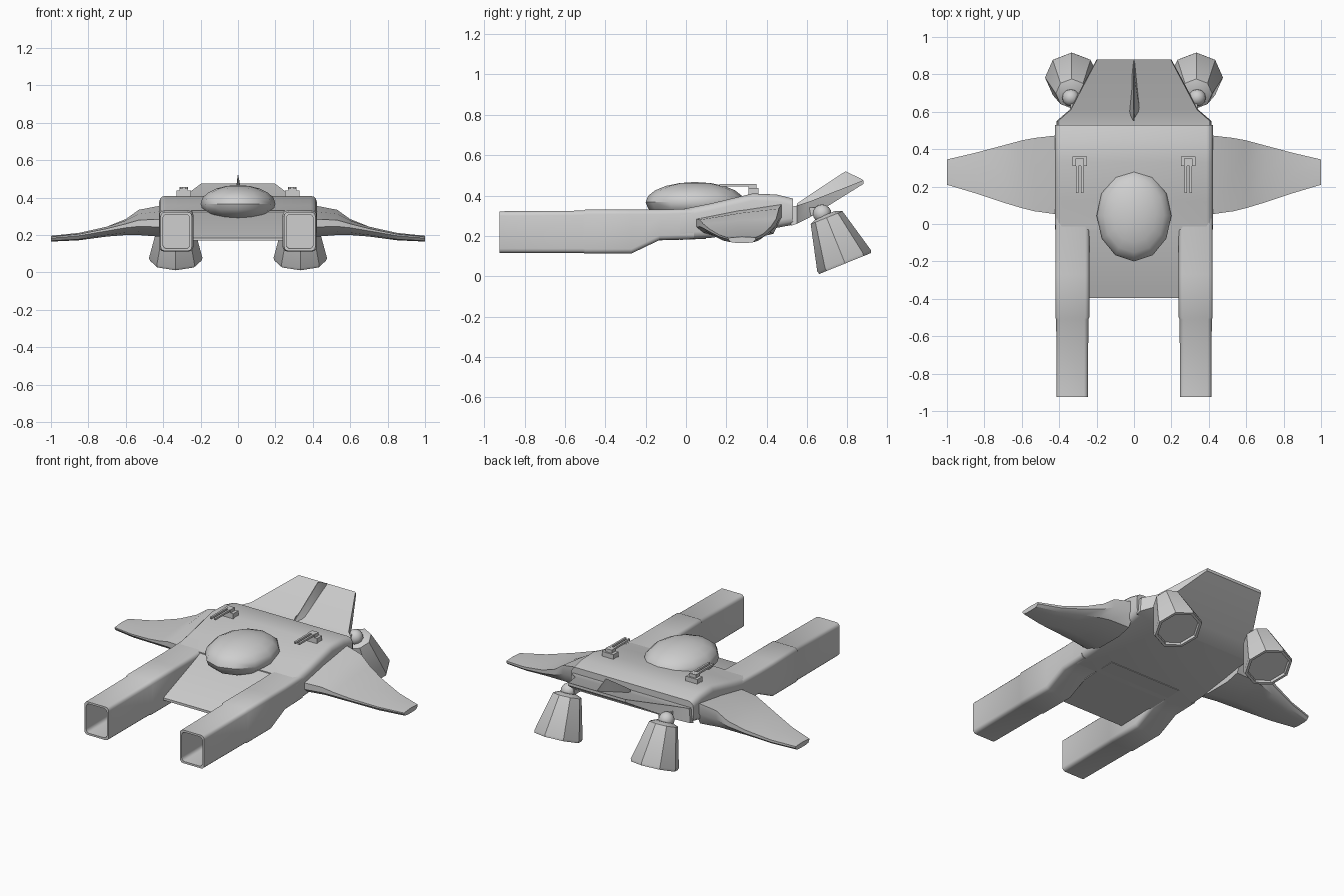
import bpy, bmesh, math
from mathutils import Vector, Matrix

cube = bpy.data.objects.get("Cube")
if cube:
    bpy.data.objects.remove(cube, do_unlink=True)

grey = bpy.data.materials.new("light_grey")
COLOR = (0.62, 0.62, 0.62, 1)
grey.diffuse_color = COLOR
grey.use_nodes = True
grey.node_tree.nodes["Principled BSDF"].inputs["Base Color"].default_value = COLOR
made = []


def finish(name, bm):
    bmesh.ops.recalc_face_normals(bm, faces=bm.faces)
    mesh = bpy.data.meshes.new(name)
    bm.to_mesh(mesh)
    bm.free()
    mesh.materials.append(grey)
    obj = bpy.data.objects.new(name, mesh)
    bpy.context.collection.objects.link(obj)
    made.append(obj)
    return obj


def loft(name, rings):
    """Skin a list of equal-sized point rings and cap both ends."""
    bm = bmesh.new()
    loops = [[bm.verts.new(p) for p in ring] for ring in rings]
    n = len(loops[0])
    for a, b in zip(loops, loops[1:]):
        for i in range(n):
            j = (i + 1) % n
            bm.faces.new((a[i], a[j], b[j], b[i]))
    bm.faces.new(loops[0])
    bm.faces.new(loops[-1])
    return finish(name, bm)


def rounded(y, x0, x1, z0, z1, r, steps=3):
    """Rounded rectangle standing across the y axis."""
    corners = [(x1 - r, z1 - r), (x0 + r, z1 - r), (x0 + r, z0 + r), (x1 - r, z0 + r)]
    ring = []
    for q, (cx, cz) in enumerate(corners):
        for k in range(steps + 1):
            a = math.pi / 2 * (q + k / steps)
            ring.append((cx + r * math.cos(a), y, cz + r * math.sin(a)))
    return ring


def box(name, centre, size):
    bm = bmesh.new()
    bmesh.ops.create_cube(bm, size=1, matrix=Matrix.Translation(centre) @ Matrix.Diagonal((*size, 1)))
    return finish(name, bm)


def ball(name, centre, radii, segments, rings):
    bm = bmesh.new()
    bmesh.ops.create_uvsphere(bm, u_segments=segments, v_segments=rings, radius=1,
                              matrix=Matrix.Translation(centre) @ Matrix.Diagonal((*radii, 1)))
    return finish(name, bm)


# Main hull with rounded shoulders
stations = [(-0.03, 0.18, 0.33), (0.12, 0.19, 0.36), (0.33, 0.22, 0.41),
            (0.45, 0.24, 0.405), (0.53, 0.255, 0.385)]
loft("hull", [rounded(y, -0.422, 0.422, lo, hi, 0.035) for y, lo, hi in stations])

# Sloping nose plate between the booms
nose = [(-0.395, 0.17), (-0.395, 0.185), (0.0, 0.335), (0.1, 0.34), (0.1, 0.185)]
loft("nose_plate", [[(x, y, z) for y, z in nose] for x in (-0.25, 0.25)])

# Upswept tapering tail
tail = [(0.52, 0.415, 0.25, 0.345), (0.55, 0.415, 0.26, 0.35),
        (0.61, 0.345, 0.29, 0.37), (0.88, 0.2, 0.458, 0.476)]
loft("tail", [[(-w, y, lo), (w, y, lo), (w * 0.98, y, hi), (-w * 0.98, y, hi)]
              for y, w, lo, hi in tail])

# Tail fin: thin wedge, widest near its front
fin = [(0.55, 0.004, 0.36), (0.6, 0.032, 0.395), (0.79, 0.012, 0.52), (0.875, 0.003, 0.48)]
loft("tail_fin", [[(-w, y, 0.335 + (y - 0.55) * 0.4), (w, y, 0.335 + (y - 0.55) * 0.4),
                   (0.002, y, z), (-0.002, y, z)] for y, w, z in fin])

# Canopy
ball("canopy", (0, 0.045, 0.367), (0.2, 0.245, 0.1), 12, 10)


def wing_ring(side, x, le, te, zl, zt, zb):
    c, h = te - le, zt - zb
    pts = [(le, zl), (le + 0.5 * c, (zl + zt) / 2 + 0.005), (te, zt), (te, zt - 0.4 * h),
           (te - 0.1 * c, zb + 0.12 * h), (te - 0.3 * c, zb), (le + 0.3 * c, zb),
           (le + 0.08 * c, zb + 0.15 * h), (le, zl - 0.25 * h)]
    return [(side * x, y, z) for y, z in pts]


wing = [(0.40, 0.05, 0.475, 0.285, 0.36, 0.19), (0.53, 0.068, 0.46, 0.28, 0.335, 0.2),
        (0.60, 0.085, 0.447, 0.26, 0.285, 0.2), (0.70, 0.115, 0.42, 0.235, 0.245, 0.192),
        (0.85, 0.165, 0.38, 0.205, 0.208, 0.172), (1.0, 0.21, 0.345, 0.19, 0.192, 0.165)]

# Nozzle profile: distance along the axis, radius
nozzle = [(-0.01, 0.05), (0.005, 0.085), (0.235, 0.143), (0.25, 0.138),
          (0.25, 0.122), (0.235, 0.118)]

for side, label in ((1, "left"), (-1, "right")):
    # Square hollow boom
    mid = side * 0.33

    def boom(y, half, lo, hi):
        return rounded(y, mid - half, mid + half, lo, hi, 0.022)
    loft(label + "_boom", [boom(-0.5, 0.072, 0.13, 0.31), boom(-0.925, 0.072, 0.127, 0.31),
                           boom(-0.925, 0.084, 0.115, 0.322), boom(-0.51, 0.086, 0.115, 0.325),
                           boom(-0.5, 0.091, 0.113, 0.33), boom(-0.27, 0.091, 0.113, 0.33),
                           boom(-0.13, 0.091, 0.18, 0.33), boom(0.04, 0.091, 0.185, 0.335)])

    # Drooping wing
    loft(label + "_wing", [wing_ring(side, *s) for s in wing])

    # Tilted eight-sided engine nozzle on a ball joint
    base = Vector((side * 0.333, 0.695, 0.295))
    axis = Vector((0, 0.375, -0.927))
    up = Vector((0, 0.927, 0.375))
    rings = []
    for t, r in nozzle:
        rings.append([base + axis * t + Vector((1, 0, 0)) * (r * math.cos(k * math.pi / 4))
                      + up * (r * math.sin(k * math.pi / 4)) for k in range(8)])
    loft(label + "_nozzle", rings)
    ball(label + "_nozzle_joint", (side * 0.338, 0.675, 0.31), (0.046, 0.046, 0.046), 12, 8)
    box(label + "_joint_arm", (side * 0.315, 0.64, 0.32), (0.05, 0.09, 0.04))

    # Twin-barrelled roof gun
    gun = side * 0.29
    box(label + "_gun_mount", (gun, 0.335, 0.42), (0.08, 0.05, 0.035))
    box(label + "_gun_breech", (gun, 0.33, 0.445), (0.045, 0.04, 0.025))
    for offset in (-0.013, 0.013):
        box(label + "_gun_barrel", (gun + offset, 0.255, 0.452), (0.012, 0.18, 0.012))

# Smooth shading with sharp edges kept
bpy.ops.object.select_all(action="DESELECT")
for obj in made:
    obj.select_set(True)
bpy.context.view_layer.objects.active = made[0]
bpy.ops.object.shade_smooth_by_angle(angle=math.radians(35))
